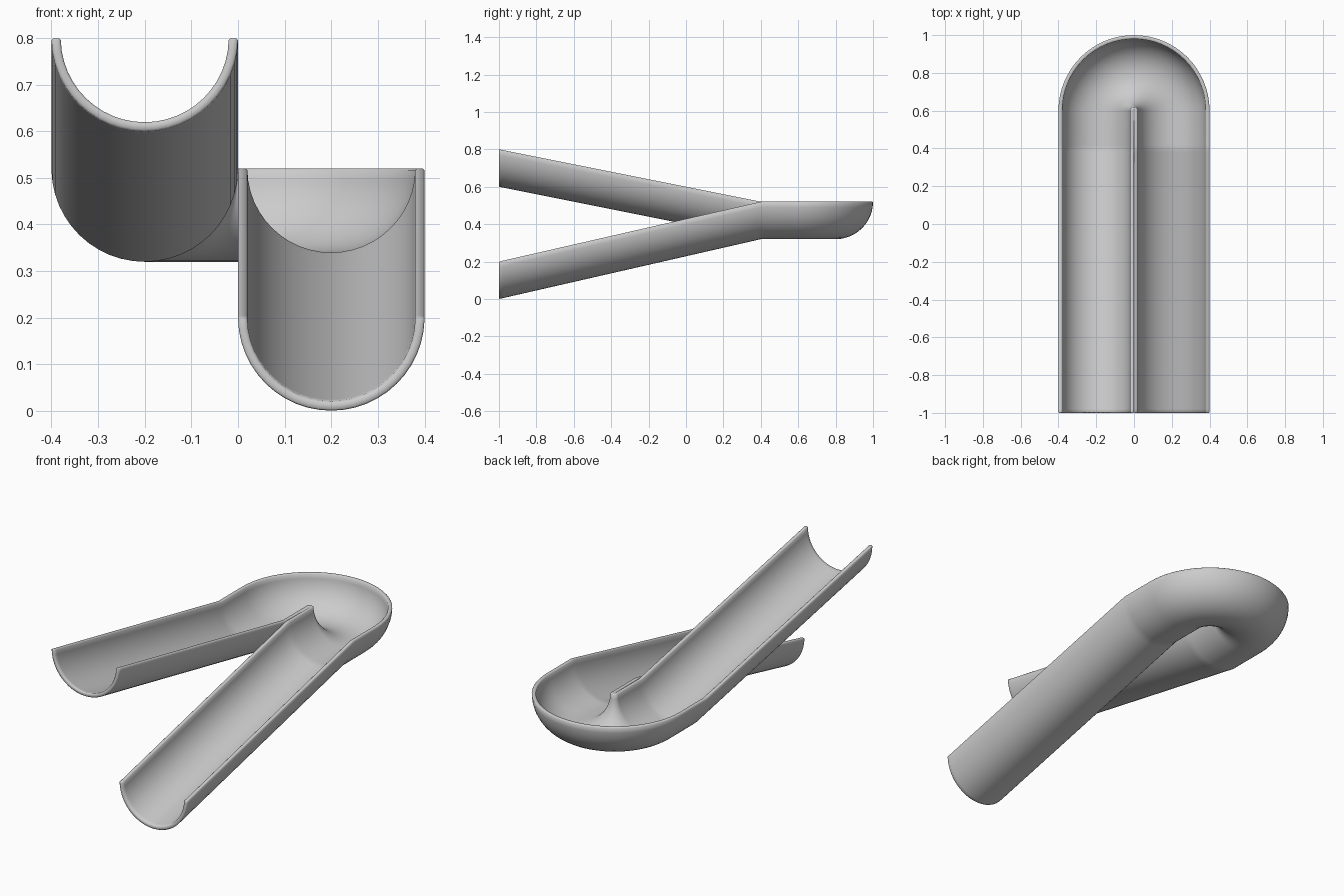
import bpy, bmesh, math

if "Cube" in bpy.data.objects:
    bpy.data.objects.remove(bpy.data.objects["Cube"])

RO, RI, B = 0.2, 0.18, 0.004      # outer radius, inner radius, edge softening
N, TURN = 24, 32                  # steps in the half circle and in the turn


def profile(inset=0.0):
    """Closed half-pipe outline (across, height), rims at height 0."""
    ro, ri = RO - inset, RI + inset
    a0 = B / RO
    angles = [a0 + (math.pi - 2 * a0) * i / N for i in range(N + 1)]
    outer = [(-ro * math.cos(a), -ro * math.sin(a)) for a in angles]
    inner = [(ri * math.cos(a), -ri * math.sin(a)) for a in angles]
    top = -inset * 0.5
    return (outer + [(RO - B, top), (RI + B, top)]
            + inner + [(-RI - B, top), (-RO + B, top)])


# Path stations: centre x, y, rim height, across direction, inset
def ramp(y, z_end):
    return z_end + (0.52 - z_end) * (y + 1) / 1.4


stations = []
for y, inset in ((-1, B), (-1 + B, 0), (-0.98, 0), (-0.3, 0), (0.38, 0), (0.4, 0), (0.42, 0)):
    stations.append((-0.2, y, min(ramp(y, 0.8), 0.8) if y < 0.4 else 0.52, math.pi, inset))
for i in range(TURN + 1):
    a = math.pi - math.pi * i / TURN
    stations.append((0.2 * math.cos(a), 0.6 + 0.2 * math.sin(a), 0.52, a, 0))
for y, inset in ((0.42, 0), (0.4, 0), (0.38, 0), (-0.3, 0), (-0.98, 0), (-1 + B, 0), (-1, B)):
    stations.append((0.2, y, ramp(y, 0.2) if y < 0.4 else 0.52, 0, inset))

# Sweep the outline along the path
bm = bmesh.new()
rings = []
for x, y, z, a, inset in stations:
    rings.append([bm.verts.new((x + u * math.cos(a), y + u * math.sin(a), z + h))
                  for u, h in profile(inset)])
M = len(rings[0])
for r0, r1 in zip(rings, rings[1:]):
    for i in range(M):
        j = (i + 1) % M
        bm.faces.new((r0[i], r0[j], r1[j], r1[i]))

# End caps, as strips between outer and inner arcs
for r in (rings[0], rings[-1]):
    for i in range(N):
        k = 2 * N + 3 - i
        bm.faces.new((r[i], r[i + 1], r[k - 1], r[k]))
    bm.faces.new((r[N], r[N + 1], r[N + 2], r[N + 3]))
    bm.faces.new((r[2 * N + 3], r[2 * N + 4], r[2 * N + 5], r[0]))

# Close the pinched point in the middle of the turn
pinch = [v for v in bm.verts if abs(v.co.x) < 0.0005 and abs(v.co.y - 0.6) < 0.0005]
bmesh.ops.remove_doubles(bm, verts=pinch, dist=0.0003)
bmesh.ops.recalc_face_normals(bm, faces=bm.faces)
for f in bm.faces:
    f.smooth = True

mesh = bpy.data.meshes.new("u_turn_track")
bm.to_mesh(mesh)
bm.free()
track = bpy.data.objects.new("u_turn_track", mesh)
bpy.context.collection.objects.link(track)

grey = bpy.data.materials.new("light grey")
grey.diffuse_color = (0.6, 0.6, 0.6, 1)
grey.use_nodes = True
grey.node_tree.nodes["Principled BSDF"].inputs["Base Color"].default_value = grey.diffuse_color
mesh.materials.append(grey)
